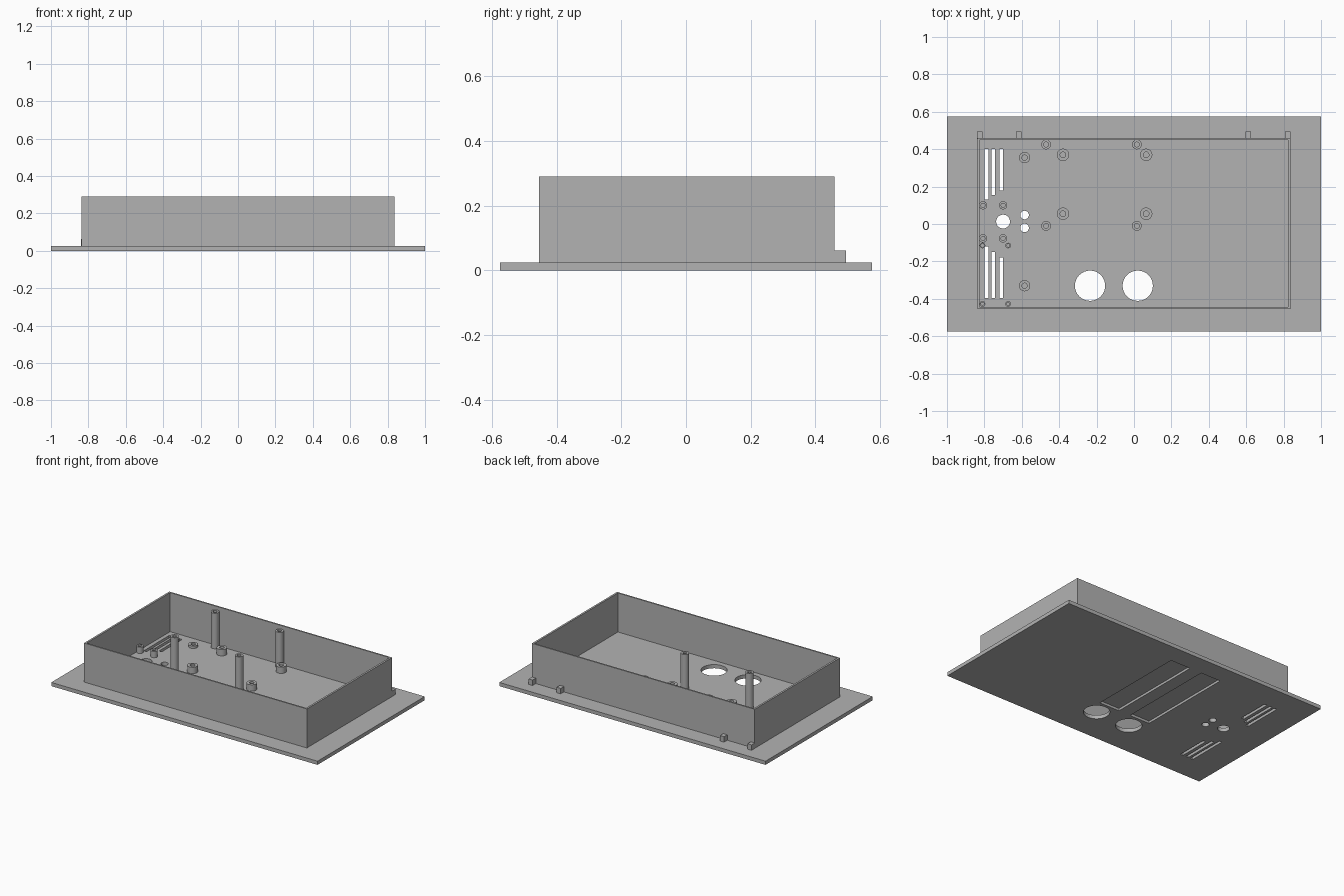
import bpy, bmesh, math
from mathutils import Matrix, Vector

if "Cube" in bpy.data.objects:
    bpy.data.objects.remove(bpy.data.objects["Cube"], do_unlink=True)

PLATE = 0.025   # plate thickness
RIM = 0.29      # top of the walls

grey = bpy.data.materials.new("plain grey")
grey.use_nodes = True
grey.diffuse_color = (0.45, 0.45, 0.45, 1)
grey.node_tree.nodes["Principled BSDF"].inputs["Base Color"].default_value = (0.45, 0.45, 0.45, 1)


def add_box(bm, x0, x1, y0, y1, z0, z1):
    size = Vector((x1 - x0, y1 - y0, z1 - z0))
    mid = Vector((x0 + x1, y0 + y1, z0 + z1)) / 2
    bmesh.ops.create_cube(bm, size=1, matrix=Matrix.Translation(mid) @ Matrix.Diagonal(size.to_4d()))


def add_cylinder(bm, x, y, r, z0, z1):
    bmesh.ops.create_cone(bm, cap_ends=True, segments=32, radius1=r, radius2=r, depth=z1 - z0,
                          matrix=Matrix.Translation((x, y, (z0 + z1) / 2)))


def finish(name, bm, smooth=False):
    mesh = bpy.data.meshes.new(name)
    bm.to_mesh(mesh)
    bm.free()
    mesh.materials.append(grey)
    obj = bpy.data.objects.new(name, mesh)
    bpy.context.collection.objects.link(obj)
    if smooth:
        bpy.ops.object.select_all(action='DESELECT')
        obj.select_set(True)
        bpy.context.view_layer.objects.active = obj
        bpy.ops.object.shade_smooth_by_angle(angle=math.radians(30))
    return obj


def cut(target, cutter):
    mod = target.modifiers.new("cut", 'BOOLEAN')
    mod.operation = 'DIFFERENCE'
    mod.solver = 'EXACT'
    mod.object = cutter
    cutter.hide_render = True
    bpy.context.view_layer.objects.active = target
    bpy.ops.object.modifier_apply(modifier=mod.name)
    bpy.data.objects.remove(cutter, do_unlink=True)


def post(name, x, y, r, bore, top):
    # Hollow round post: a profile spun about its axis
    bm = bmesh.new()
    bottom = PLATE - 0.003
    profile = [(bore, bottom), (r, bottom), (r, top), (bore, top)]
    verts = [bm.verts.new((px, 0, pz)) for px, pz in profile]
    edges = [bm.edges.new((verts[i], verts[(i + 1) % 4])) for i in range(4)]
    bmesh.ops.spin(bm, geom=verts + edges, cent=(0, 0, 0), axis=(0, 0, 1),
                   angle=math.tau, steps=24, use_merge=True)
    bmesh.ops.remove_doubles(bm, verts=bm.verts, dist=1e-5)
    bmesh.ops.recalc_face_normals(bm, faces=bm.faces)
    bmesh.ops.translate(bm, verts=bm.verts, vec=(x, y, 0))
    finish(name, bm, smooth=True)


# Face plate
bm = bmesh.new()
add_box(bm, -1, 1, -0.575, 0.575, 0, PLATE)
plate = finish("face_plate", bm)

# Openings: vent slots, round holes and two shallow recesses underneath
bm = bmesh.new()
for x, inner_back, inner_front in [(-0.788, 0.13, -0.12), (-0.752, 0.155, -0.15), (-0.71, 0.18, -0.18)]:
    add_box(bm, x - 0.01, x + 0.01, inner_back, 0.4, -0.1, 0.1)
    add_box(bm, x - 0.01, x + 0.01, -0.395, inner_front, -0.1, 0.1)
for x, y, r in [(-0.235, -0.33, 0.081), (0.02, -0.33, 0.081), (-0.7, 0.013, 0.037),
                (-0.585, 0.048, 0.023), (-0.585, -0.021, 0.023)]:
    add_cylinder(bm, x, y, r, -0.1, 0.1)
for x in (-0.237, 0.002):
    add_box(bm, x - 0.075, x + 0.075, -0.23, 0.443, -0.1, 0.016)
cut(plate, finish("opening_cutter", bm))

# Open-topped wall frame
bm = bmesh.new()
add_box(bm, -0.838, 0.836, -0.455, 0.46, PLATE - 0.003, RIM)
walls = finish("wall_frame", bm)
bm = bmesh.new()
add_box(bm, -0.825, 0.823, -0.445, 0.45, -0.1, 0.5)
cut(walls, finish("wall_cutter", bm))

# Small lugs on the back wall
for i, x in enumerate((-0.824, -0.617, 0.61, 0.821)):
    bm = bmesh.new()
    add_box(bm, x - 0.015, x + 0.015, 0.455, 0.495, PLATE - 0.003, 0.062)
    finish(f"back_lug_{i + 1}", bm)

# Posts in rectangular groups: name, xs, ys, radius, bore, top height
groups = [
    ("tall_post", (-0.47, 0.015), (-0.01, 0.425), 0.026, 0.013, 0.266),
    ("board_post", (-0.38, 0.065), (0.055, 0.37), 0.033, 0.015, 0.068),
    ("low_post", (-0.585,), (-0.33, 0.355), 0.03, 0.014, 0.042),
    ("side_post", (-0.807, -0.7), (-0.077, 0.1), 0.022, 0.011, 0.068),
    ("corner_post", (-0.81, -0.673), (-0.427, -0.115), 0.015, 0.008, 0.05),
]
for name, xs, ys, r, bore, top in groups:
    for i, (x, y) in enumerate((x, y) for x in xs for y in ys):
        post(f"{name}_{i + 1}", x, y, r, bore, top)
